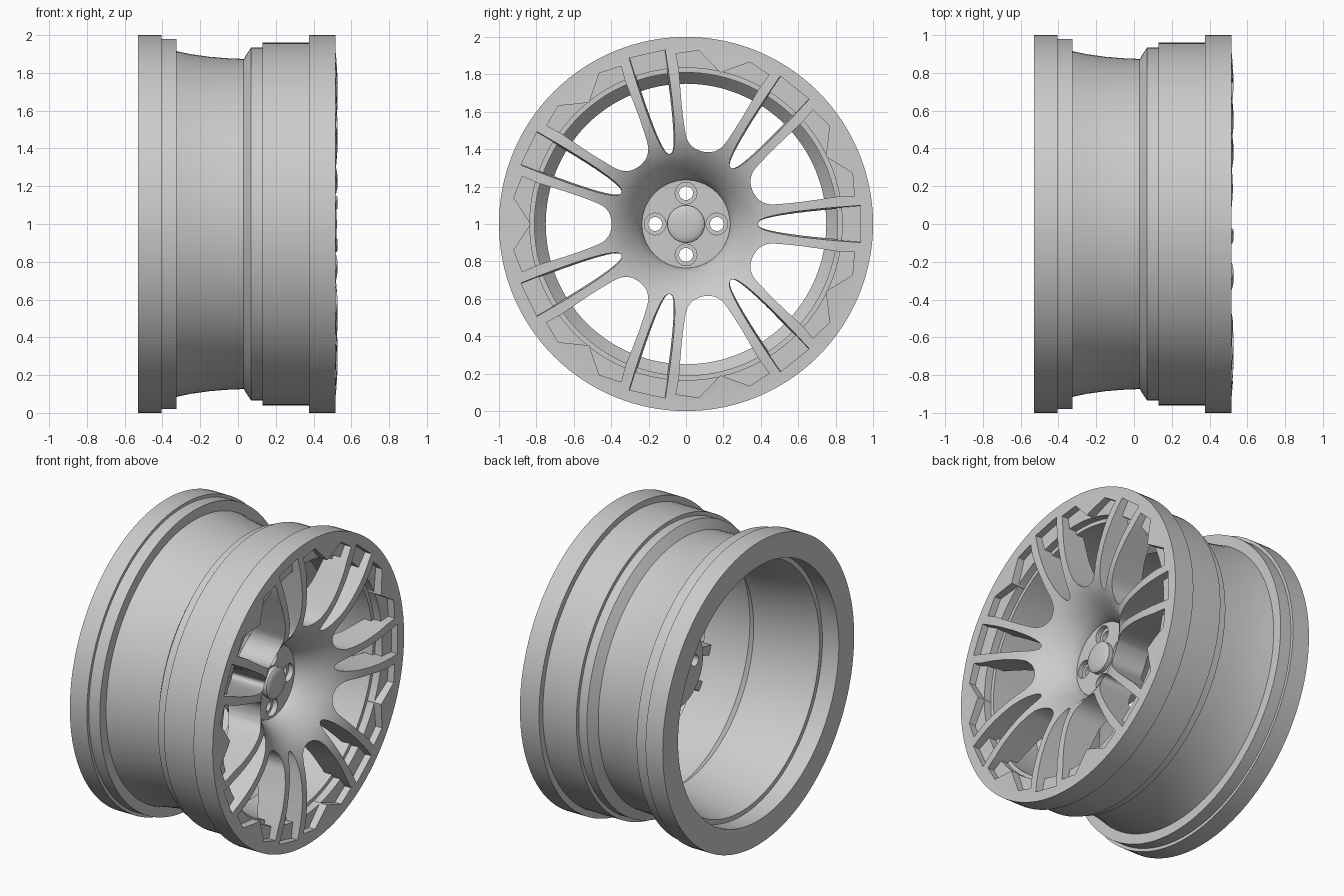
import bpy, bmesh, math
from math import sin, cos, pi

if "Cube" in bpy.data.objects:
    bpy.data.objects.remove(bpy.data.objects["Cube"])

N = 128  # sides around the wheel axis (x axis, at height z = 1)


def finish(name, bm):
    bmesh.ops.remove_doubles(bm, verts=bm.verts, dist=1e-5)
    bmesh.ops.recalc_face_normals(bm, faces=bm.faces)
    me = bpy.data.meshes.new(name)
    bm.to_mesh(me)
    bm.free()
    ob = bpy.data.objects.new(name, me)
    bpy.context.collection.objects.link(ob)
    return ob


def lathe(name, profile, n=N, closed=True):
    """Revolve (x, radius) points about the wheel axis."""
    bm = bmesh.new()
    rings = [[bm.verts.new((x, r * cos(2 * pi * i / n), 1 + r * sin(2 * pi * i / n)))
              for x, r in profile] for i in range(n)]
    m = len(profile)
    for i in range(n):
        a, b = rings[i], rings[(i + 1) % n]
        for j in range(m if closed else m - 1):
            k = (j + 1) % m
            if profile[j][1] == 0 and profile[k][1] == 0:
                continue
            bm.faces.new((a[j], a[k], b[k], b[j]))
    return finish(name, bm)


def loft(bm, sections, angle):
    """Solid through (x, outline) sections; outline is (radial, sideways)."""
    c, s = cos(angle), sin(angle)
    loops = [[bm.verts.new((x, u * c - v * s, 1 + u * s + v * c)) for u, v in pts]
             for x, pts in sections]
    n = len(loops[0])
    for a, b in zip(loops, loops[1:]):
        for i in range(n):
            j = (i + 1) % n
            bm.faces.new((a[i], a[j], b[j], b[i]))
    bm.faces.new(loops[0])
    bm.faces.new(loops[-1])


def mirrored(half):
    return half + [(u, -v) for u, v in reversed(half) if v > 1e-6]


def slot(width):
    half = [(0.385 + 0.547 * (i / 14) ** 2.5, width * i / 14) for i in range(15)]
    return mirrored(half)


def circle(u, r, n=32):
    return [(u + r * cos(2 * pi * i / n), r * sin(2 * pi * i / n)) for i in range(n)]


def smooth(ob):
    bpy.ops.object.select_all(action='DESELECT')
    ob.select_set(True)
    bpy.context.view_layer.objects.active = ob
    bpy.ops.object.shade_smooth_by_angle(angle=math.radians(28))


# Barrel of the rim, with the pocket floor at its front end
rim = lathe("rim_barrel", [
    (-.53, 1), (-.405, 1), (-.405, .98), (-.325, .98), (-.325, .915), (-.25, .899),
    (-.15, .885), (-.05, .877), (.03, .874), (.07, .935), (.13, .935), (.13, .96),
    (.47, .96), (.47, .835), (.42, .835), (.42, .81), (.10, .81), (.03, .75),
    (-.05, .752), (-.15, .76), (-.25, .775), (-.33, .79), (-.41, .81), (-.41, .84), (-.53, .84)])

# Dished spoke disc with the front lip
disc = lathe("spoke_disc", [
    (.25, 0), (.25, .235), (.262, .237), (.305, .262), (.345, .29), (.385, .325), (.42, .362),
    (.45, .405), (.475, .455), (.495, .51), (.51, .57), (.52, .64), (.526, .72), (.526, .79),
    (.522, .86), (.515, .935), (.515, 1), (.375, 1), (.375, .95), (.37, .84),
    (.33, .65), (.27, .5), (.20, .385), (.12, .30), (.05, .25), (.05, 0)])

# Cutters: seven narrow slots, seven wide windows, four bolt holes
window = mirrored([(.397, 0), (.399, .022), (.404, .043), (.413, .063), (.426, .08),
                   (.445, .097), (.47, .11), (.5, .122), (.55, .141), (.6, .159),
                   (.7, .191), (.795, .22), (.876, .255), (.92, .14), (.83, 0)])
bm = bmesh.new()
for i in range(7):
    a = 2 * pi * i / 7
    loft(bm, [(0, slot(.068)), (.6, slot(.104))], a)
    loft(bm, [(0, window), (.6, window)], a + pi / 7)
for i in range(4):
    loft(bm, [(0, circle(.165, .037)), (.215, circle(.165, .037)),
              (.215, circle(.165, .058)), (.6, circle(.165, .058))], i * pi / 2)
bmesh.ops.recalc_face_normals(bm, faces=bm.faces)
cutter = finish("cutter", bm)
cutter.hide_render = True

mod = disc.modifiers.new("openings", 'BOOLEAN')
mod.operation = 'DIFFERENCE'
mod.solver = 'EXACT'
mod.object = cutter
bpy.context.view_layer.objects.active = disc
bpy.ops.object.modifier_apply(modifier=mod.name)
bpy.data.objects.remove(cutter)

# Domed centre cap
cap = lathe("centre_cap", [(.24, 0), (.24, .1), (.278, .1), (.284, .094), (.29, .075),
                           (.294, .045), (.296, 0)], 64)

for ob in (rim, disc, cap):
    smooth(ob)
